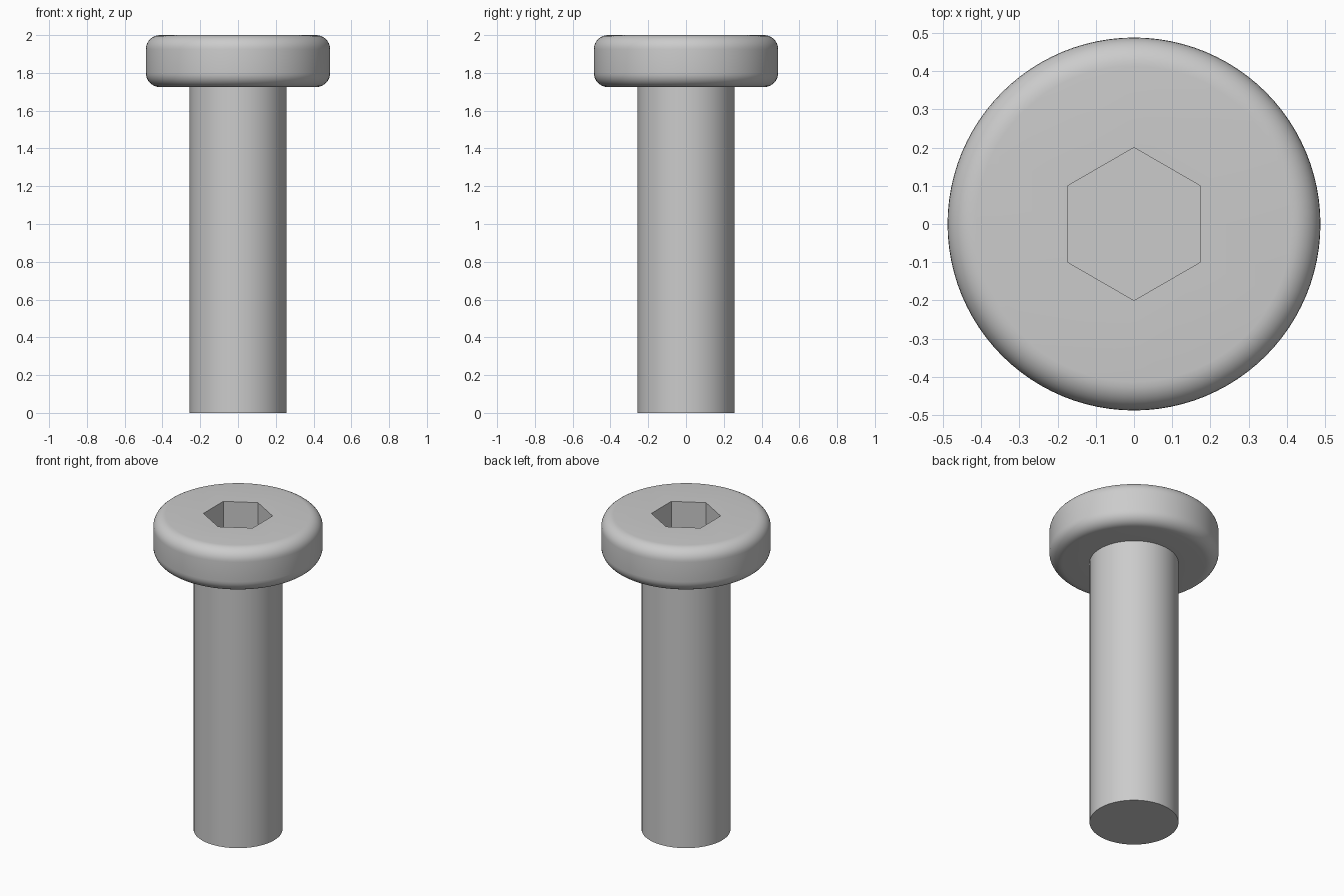
import bpy, bmesh, math

cube = bpy.data.objects.get("Cube")
if cube:
    bpy.data.objects.remove(cube, do_unlink=True)

SHAFT_R, HEAD_R = 0.256, 0.488
HEAD_Z, TOP_Z = 1.725, 2.0
FILLET, SEGMENTS = 0.075, 96
HEX_R, HEX_DEPTH = 0.2, 0.22

steel = bpy.data.materials.new("steel_grey")
steel.use_nodes = True
colour = (0.6, 0.6, 0.6, 1)
steel.diffuse_color = colour
steel.node_tree.nodes["Principled BSDF"].inputs["Base Color"].default_value = colour


def make_object(name, bm):
    bmesh.ops.recalc_face_normals(bm, faces=bm.faces)
    mesh = bpy.data.meshes.new(name)
    bm.to_mesh(mesh)
    bm.free()
    mesh.materials.append(steel)
    obj = bpy.data.objects.new(name, mesh)
    bpy.context.collection.objects.link(obj)
    return obj


def ring(bm, radius, z, sides, start=0.0):
    angles = [start + math.tau * i / sides for i in range(sides)]
    return [bm.verts.new((radius * math.cos(a), radius * math.sin(a), z)) for a in angles]


def bridge(bm, lower, upper):
    n = len(lower)
    for i in range(n):
        j = (i + 1) % n
        bm.faces.new((lower[i], lower[j], upper[j], upper[i]))


def ring_edges(bm, verts):
    return [bm.edges.get((v, verts[(i + 1) % len(verts)])) or
            bm.edges.new((v, verts[(i + 1) % len(verts)])) for i, v in enumerate(verts)]


# Rounded screw profile: shank, underside fillet, rim and top fillet
profile = [(SHAFT_R, 0), (SHAFT_R, HEAD_Z)]
for centre_z, start in ((HEAD_Z + FILLET, -90), (TOP_Z - FILLET, 0)):
    for k in range(9):
        a = math.radians(start + 90 * k / 8)
        profile.append((HEAD_R - FILLET + FILLET * math.cos(a),
                        centre_z + FILLET * math.sin(a)))

bm = bmesh.new()
rings = [ring(bm, r, z, SEGMENTS) for r, z in profile]
bm.faces.new(rings[0])
for lower, upper in zip(rings, rings[1:]):
    bridge(bm, lower, upper)

# Hexagonal drive socket sunk into the head
mouth = ring(bm, HEX_R, TOP_Z, 6, math.pi / 2)
floor = ring(bm, HEX_R, TOP_Z - HEX_DEPTH, 6, math.pi / 2)
bridge(bm, floor, mouth)
bm.faces.new(floor)

# Flat top face between the rim and the socket
per_side = SEGMENTS // 6
outer = rings[-1]
first = SEGMENTS // 4
for i in range(6):
    start = first + i * per_side
    arc = [outer[(start + k) % SEGMENTS] for k in range(per_side + 1)]
    bm.faces.new(arc + [mouth[(i + 1) % 6], mouth[i]])

screw = make_object("socket_screw", bm)
bpy.ops.object.select_all(action='DESELECT')
screw.select_set(True)
bpy.context.view_layer.objects.active = screw
bpy.ops.object.shade_smooth_by_angle(angle=math.radians(30))
